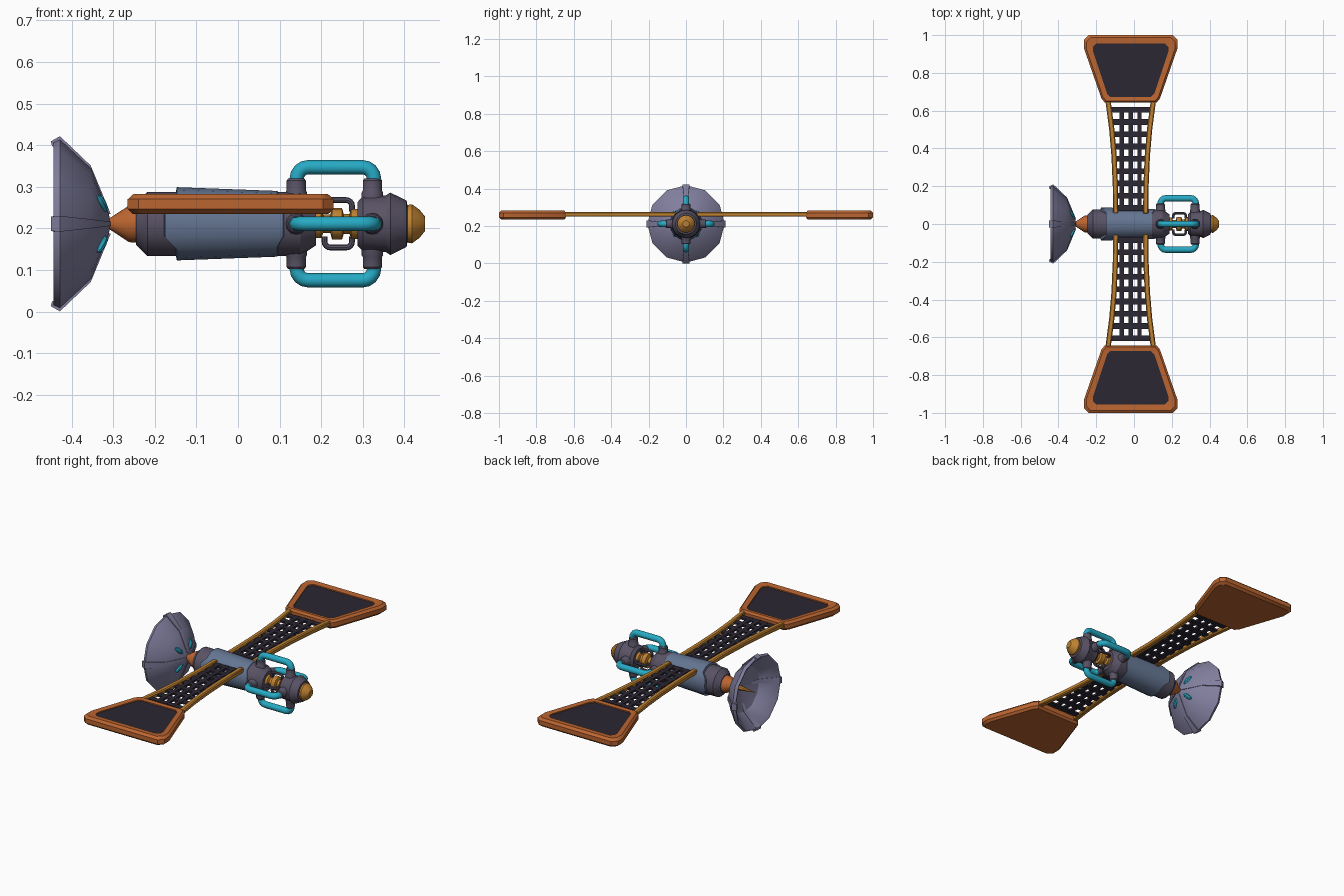
import bpy, bmesh
from math import sin, cos, pi, radians
from mathutils import Vector

if "Cube" in bpy.data.objects:
    bpy.data.objects.remove(bpy.data.objects["Cube"])

ZC = 0.211      # height of the body axis
WX = -0.0175    # centre line of the wings


def material(name, rgb):
    m = bpy.data.materials.new(name)
    m.diffuse_color = (*rgb, 1)
    m.use_nodes = True
    m.node_tree.nodes["Principled BSDF"].inputs["Base Color"].default_value = m.diffuse_color
    return m


PURPLE = material("purple_grey", (0.10, 0.085, 0.13))
LILAC = material("lilac_grey", (0.22, 0.21, 0.34))
BLUE = material("slate_blue", (0.13, 0.18, 0.29))
ORANGE = material("burnt_orange", (0.50, 0.13, 0.03))
AMBER = material("amber", (0.52, 0.22, 0.03))
CYAN = material("cyan", (0.02, 0.40, 0.55))
DARK = material("panel_dark", (0.025, 0.02, 0.032))


def make(name, verts, faces, mat, z=0.0, roll=0.0, bevel=0.0, mirror=False):
    me = bpy.data.meshes.new(name)
    me.from_pydata([tuple(v) for v in verts], [], faces)
    bm = bmesh.new()
    bm.from_mesh(me)
    bmesh.ops.recalc_face_normals(bm, faces=bm.faces)
    bm.to_mesh(me)
    bm.free()
    me.materials.append(mat)
    ob = bpy.data.objects.new(name, me)
    bpy.context.collection.objects.link(ob)
    ob.location.z = z
    ob.rotation_euler.x = roll
    if bevel:
        b = ob.modifiers.new("bevel", 'BEVEL')
        b.width, b.segments = bevel, 1
    if mirror:
        m = ob.modifiers.new("mirror", 'MIRROR')
        m.use_axis = (False, True, False)
    return ob


def loft(name, rings, mat, **kw):
    """Skin equal-sized rings of points and cap both ends."""
    n = len(rings[0])
    verts = [p for r in rings for p in r]
    faces = [(i * n + k, i * n + (k + 1) % n, (i + 1) * n + (k + 1) % n, (i + 1) * n + k)
             for i in range(len(rings) - 1) for k in range(n)]
    last = (len(rings) - 1) * n
    faces += [tuple(range(n))[::-1], tuple(range(last, last + n))]
    return make(name, verts, faces, mat, **kw)


def lathe(name, profile, mat, n=16, warp=lambda x, a: x):
    """Turn (x, radius) points round the body axis."""
    rings = [[(warp(x, 2 * pi * k / n), r * cos(2 * pi * k / n), r * sin(2 * pi * k / n))
              for k in range(n)] for x, r in profile]
    return loft(name, rings, mat, z=ZC)


def tube(name, path, r, mat, roll, n=10):
    """Round tube along a path lying in the local xz plane."""
    pts = [Vector((x, 0, z)) for x, z in path]
    rings = []
    for i, p in enumerate(pts):
        t = (pts[min(i + 1, len(pts) - 1)] - pts[max(i - 1, 0)]).normalized()
        u, v = Vector((0, 1, 0)), t.cross(Vector((0, 1, 0)))
        rings.append([p + r * (cos(2 * pi * k / n) * u + sin(2 * pi * k / n) * v) for k in range(n)])
    return loft(name, rings, mat, z=ZC, roll=roll)


def hoop(x0, x1, base, top, c):
    """U-shaped path with rounded corners of radius c."""
    arc = [i * pi / 8 for i in range(5)]
    return ([(x0, base)] + [(x0 + c - c * cos(a), top - c + c * sin(a)) for a in arc]
            + [(x1 - c + c * sin(a), top - c + c * cos(a)) for a in arc] + [(x1, base)])


# Dish shell with its spike
lathe("dish", [(-.308, .012), (-.311, .027), (-.353, .135), (-.428, .207), (-.443, .200),
               (-.438, .188), (-.362, .125), (-.326, .012)], LILAC, n=12)
lathe("dish_spike", [(-.32, .014), (-.345, .012), (-.425, .001)], AMBER, n=8)

# Ribs and cyan studs on the dish
for i in range(4):
    sections = [(-.306, .024, -.322, .02, .005), (-.354, .140, -.366, .122, .011),
                (-.428, .2105, -.441, .184, .019), (-.450, .198, -.447, .187, .017)]
    rings = [[(xo, -w, ro), (xo, w, ro), (xi, w, ri), (xi, -w, ri)] for xo, ro, xi, ri, w in sections]
    loft(f"dish_rib_{i}", rings, LILAC, z=ZC, roll=i * pi / 2)
    rings = []
    for t, w in [(-.027, .003), (-.02, .009), (0, .012), (.02, .009), (.027, .003)]:
        cx, cr = -.328 - t * .36, .070 + t * .93
        rings.append([(cx + .9 * w * cos(k * pi / 4), w * sin(k * pi / 4), cr + .35 * w * cos(k * pi / 4))
                      for k in range(8)])
    loft(f"dish_stud_{i}", rings, CYAN, z=ZC, roll=pi / 4 + i * pi / 2)

# Neck, hull and the sleeve with notched ends
lathe("neck", [(-.312, .012), (-.303, .017), (-.262, .044), (-.24, .046)], ORANGE)
lathe("hull", [(-.245, .035), (-.245, .050), (-.218, .077), (.15, .077), (.187, .052), (.187, .02)], PURPLE)


def notch(x, a):
    side = abs(cos(a)) > .8
    return x + (-.028 if x < 0 else .014) * side


lathe("sleeve", [(-.150, .074), (-.147, .088), (.094, .079), (.099, .074)], BLUE, warp=notch)

# Engine core, rear block and nozzle
lathe("engine_core", [(.18, .034), (.20, .034), (.205, .022), (.222, .022), (.226, .038), (.25, .038),
                      (.254, .024), (.268, .024), (.272, .036), (.295, .036)], AMBER)
lathe("rear_block", [(.287, .03), (.287, .052), (.300, .066), (.355, .068), (.366, .075),
                     (.405, .056), (.408, .04)], PURPLE)
lathe("nozzle", [(.40, .044), (.418, .047), (.436, .034), (.449, .018)], AMBER)

# Four coolant pipes with sockets, and four small handles
for i in range(4):
    roll = i * pi / 2
    tube(f"pipe_{i}", hoop(.141, .327, .09, .136, .028), .0172, CYAN, roll, n=12)
    for side, x in (("front", .140), ("rear", .323)):
        rings = [[(x + r * cos(k * pi / 6), r * sin(k * pi / 6), h) for k in range(12)]
                 for h, r in ((.045, .026), (.075, .026), (.080, .023), (.104, .023), (.109, .019))]
        loft(f"pipe_socket_{side}_{i}", rings, PURPLE, z=ZC, roll=roll)
    tube(f"handle_{i}", hoop(.208, .274, .03, .057, .014), .007, PURPLE, roll, n=8)


# Wing end panels: half outlines mirrored about the wing centre line
def outline(half, z):
    return [(WX + x, y, z) for x, y in half] + [(WX - x, y, z) for x, y in reversed(half)]


outer = [(.222, 1.0), (.2475, .975), (.2475, .93), (.155, .665), (.137, .642)]
inner = [(.182, .955), (.200, .937), (.200, .915), (.125, .69), (.107, .672)]
mid = [(a * .72 + c * .28, b * .72 + d * .28) for (a, b), (c, d) in zip(outer, inner)]
loft("wing_frame", [outline(mid, .234), outline(outer, .246), outline(outer, .270),
                    outline(mid, .282), outline(inner, .279), outline(inner, .270)], ORANGE, mirror=True)
loft("wing_panel", [outline(inner, .262), outline(inner, .273)], DARK, mirror=True)

# Curved wing rails
rail = [(.080, .055), (.081, .2), (.088, .36), (.100, .5), (.121, .66)]
for name, s in (("left", -1), ("right", 1)):
    rings = [[(WX + s * x + dx, y, .2625 + dz) for dx, dz in
              ((-.014, -.013), (.014, -.013), (.014, .013), (-.014, .013))] for x, y in rail]
    loft(f"wing_rail_{name}", rings, AMBER, bevel=.005, mirror=True)


# Dark lattice between the rails
def bar(name, x, y, hx, hy, hz):
    rings = [[(x + sx * hx, y + sy * hy, .262 + sz * hz) for sx, sz in ((-1, -1), (1, -1), (1, 1), (-1, 1))]
             for sy in (-1, 1)]
    loft(name, rings, DARK, mirror=True)


for i in (-1, 0, 1):
    bar(f"lattice_strip_{i + 1}", WX + i * .047, .345, .011, .275, .006)
for i in range(9):
    y = .085 + i * .065
    bar(f"lattice_bar_{i}", WX, y, .08 + max(0, y - .3) * .09, .015, .005)

# Smooth shading that keeps hard edges
bpy.ops.object.select_all(action='SELECT')
bpy.context.view_layer.objects.active = bpy.data.objects["hull"]
bpy.ops.object.shade_smooth_by_angle(angle=radians(33))
